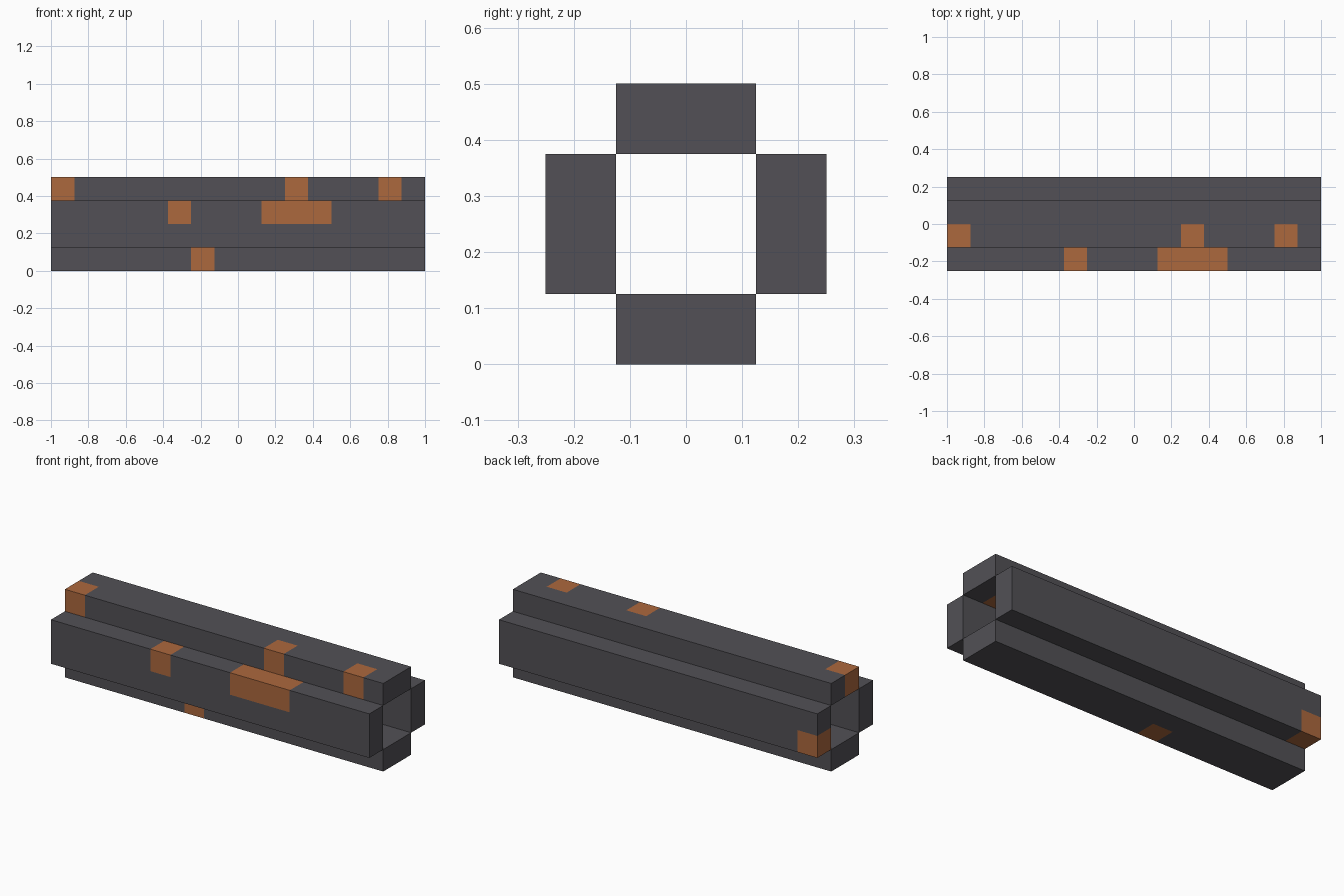
import bpy
import bmesh
from mathutils import Vector

if "Cube" in bpy.data.objects:
    bpy.data.objects.remove(bpy.data.objects["Cube"], do_unlink=True)


def make_material(name, rgb):
    mat = bpy.data.materials.new(name)
    mat.use_nodes = True
    mat.diffuse_color = (*rgb, 1)
    bsdf = mat.node_tree.nodes["Principled BSDF"]
    bsdf.inputs["Base Color"].default_value = (*rgb, 1)
    bsdf.inputs["Roughness"].default_value = 0.9
    return mat


dark_grey = make_material("dark grey", (0.084, 0.081, 0.092))
rust_orange = make_material("rust orange", (0.413, 0.138, 0.048))

U = 0.125  # block size


def make_bar(name, low, high, patches):
    """Box from low to high; each patch is a (low, high) block coloured orange."""
    low, high = Vector(low), Vector(high)
    bm = bmesh.new()
    bmesh.ops.create_cube(bm, size=1)
    for v in bm.verts:
        v.co = Vector((l + (c + 0.5) * (h - l) for l, c, h in zip(low, v.co, high)))

    # Cut the faces along the patch borders
    cuts = {(axis, corner[axis]) for p in patches for corner in p for axis in range(3)}
    for axis, value in sorted(cuts):
        if low[axis] < value < high[axis]:
            point, normal = Vector(), Vector()
            point[axis], normal[axis] = value, 1
            bmesh.ops.bisect_plane(bm, geom=bm.verts[:] + bm.edges[:] + bm.faces[:],
                                   plane_co=point, plane_no=normal)

    # Colour every face that lies on an orange block
    bm.normal_update()
    for f in bm.faces:
        inside = f.calc_center_median() - f.normal * U * 0.3
        f.material_index = int(any(
            all(a < c < b for a, c, b in zip(p_low, inside, p_high))
            for p_low, p_high in patches))

    mesh = bpy.data.meshes.new(name)
    bm.to_mesh(mesh)
    bm.free()
    mesh.materials.append(dark_grey)
    mesh.materials.append(rust_orange)
    obj = bpy.data.objects.new(name, mesh)
    bpy.context.collection.objects.link(obj)


def patch_row(spans, y, z):
    """Orange blocks at the given x spans, one block deep and high."""
    return [((a, y, z), (b, y + U, z + U)) for a, b in spans]


# Four long bars around a hollow core
make_bar("top_bar", (-1, -U, 3 * U), (1, U, 4 * U),
         patch_row([(-1, -0.875), (0.25, 0.375), (0.75, 0.875)], -U, 3 * U))
make_bar("bottom_bar", (-1, -U, 0), (1, U, U),
         patch_row([(-0.25, -0.125)], -U, 0))
make_bar("front_bar", (-1, -2 * U, U), (1, -U, 3 * U),
         patch_row([(-0.375, -0.25), (0.125, 0.5)], -2 * U, 2 * U))
make_bar("back_bar", (-1, U, U), (1, 2 * U, 3 * U),
         patch_row([(-1, -0.875)], U, U))
